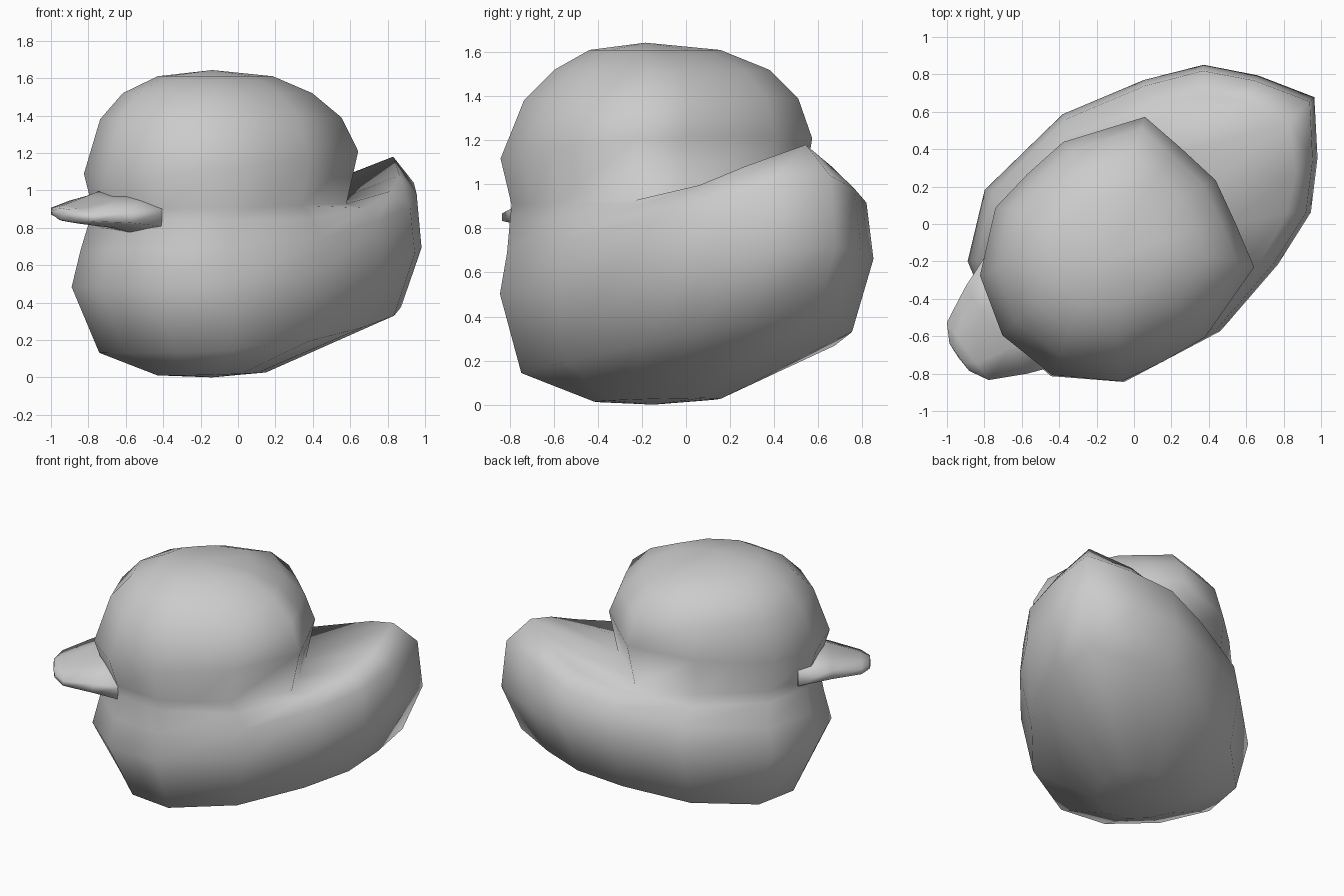
import bpy, bmesh, math
from mathutils import Matrix, Vector

cube = bpy.data.objects.get("Cube")
if cube:
    bpy.data.objects.remove(cube, do_unlink=True)

mat = bpy.data.materials.new("plain_grey")
mat.use_nodes = True
GREY = (0.6, 0.6, 0.6, 1)
mat.diffuse_color = GREY
mat.node_tree.nodes["Principled BSDF"].inputs["Base Color"].default_value = GREY

# The duck is built along +x (tail) and then turned to its heading
HEADING = Matrix.Translation((0, -0.084, 0)) @ Matrix.Rotation(math.radians(36), 4, "Z")

# Half outlines from back to front: (length, width), both in unit size
BODY = ((1, 0), (0.85, 0.38), (0.68, 0.68), (0.42, 0.85),
        (0.03, 1), (-0.58, 0.885), (-0.9, 0.53), (-1, 0))
TAIL_RIM = ((1, 0), (0.87, 0.38), (0.72, 0.6), (0.46, 0.8),
            (0.03, 1), (-0.58, 0.885), (-0.9, 0.53), (-1, 0))
HEAD = ((1, 0), (0.93, 0.39), (0.85, 0.77), (0.24, 1),
        (-0.12, 0.96), (-0.47, 0.89), (-0.87, 0.51), (-1, 0))


def loft(name, rings, cap_start, cap_end):
    """Skin a list of point rings and close both ends with a fan."""
    bm = bmesh.new()
    loops = [[bm.verts.new(p) for p in ring] for ring in rings]
    n = len(loops[0])
    for a, b in zip(loops, loops[1:]):
        for i in range(n):
            j = (i + 1) % n
            bm.faces.new((a[i], a[j], b[j], b[i]))
    for loop, tip in ((loops[0], cap_start), (loops[-1], cap_end)):
        v = bm.verts.new(tip)
        for i in range(n):
            bm.faces.new((loop[i], loop[(i + 1) % n], v))
    bm.transform(HEADING)
    bmesh.ops.recalc_face_normals(bm, faces=bm.faces)
    for f in bm.faces:
        f.smooth = True
    mesh = bpy.data.meshes.new(name)
    bm.to_mesh(mesh)
    bm.free()
    mesh.materials.append(mat)
    obj = bpy.data.objects.new(name, mesh)
    bpy.context.collection.objects.link(obj)


def level(half, front, back, mid, width, z_front, z_back, curve, shift):
    """Mirrored outline whose height climbs from front to back."""
    outline = list(half) + [(u, -w) for u, w in reversed(half[1:-1])]
    ring = []
    for u, w in outline:
        x = mid + u * ((back - mid) if u > 0 else (mid - front))
        rise = max(0, (x - front) / (back - front)) ** curve
        ring.append(Vector((x, w * width + shift, z_front + (z_back - z_front) * rise)))
    return ring


# Body, from the keel up to the raised, pointed tail rim
rings = [
    level(BODY, -0.42, 0.2, -0.15, 0.27, 0.01, 0.03, 1, 0.05),
    level(BODY, -0.7, 1.1, 0.0, 0.65, 0.13, 0.42, 1.7, 0.05),
    level(BODY, -0.88, 1.228, 0.05, 0.717, 0.48, 0.72, 1.4, 0.05),
    level(BODY, -0.83, 1.195, 0.05, 0.69, 0.68, 1.04, 2.1, 0.045),
    level(TAIL_RIM, -0.8, 1.04, 0.0, 0.64, 0.84, 1.18, 4.5, 0.02),
]
# Neck
rings.append(level(HEAD, -0.81, 0.48, -0.17, 0.61, 0.9, 0.93, 1, 0.01))
# Head, widest in the middle and closing to a flat dome
for z, rise, k, mid, shift in ((1.08, 0.14, 1, -0.17, 0), (1.38, 0.01, 0.88, -0.15, 0.02),
                               (1.52, 0, 0.69, -0.15, 0.035), (1.61, 0, 0.42, -0.16, 0.02)):
    rings.append(level(HEAD, mid - 0.7 * k, mid + 0.71 * k, mid, 0.645 * k, z, z + rise, 1, shift))
loft("duck_body_and_head", rings, (-0.15, 0.03, 0), (-0.17, 0, 1.643))

# Beak: flattened, slightly rolled rings running forward out of the face
beak = []
for x, width, z, thick in ((-0.66, 0.37, 0.89, 0.14), (-0.88, 0.285, 0.885, 0.08),
                           (-1.07, 0.19, 0.87, 0.045), (-1.125, 0.09, 0.87, 0.035)):
    ring = []
    for i in range(8):
        a = math.pi * (i + 0.5) / 4
        y = width * math.cos(a) / math.cos(math.pi / 8)
        ring.append(Vector((x, y + 0.04, z + thick * math.sin(a) + 0.1 * y)))
    beak.append(ring)
loft("beak", beak, (-0.6, 0.04, 0.89), (-1.13, 0.04, 0.87))
